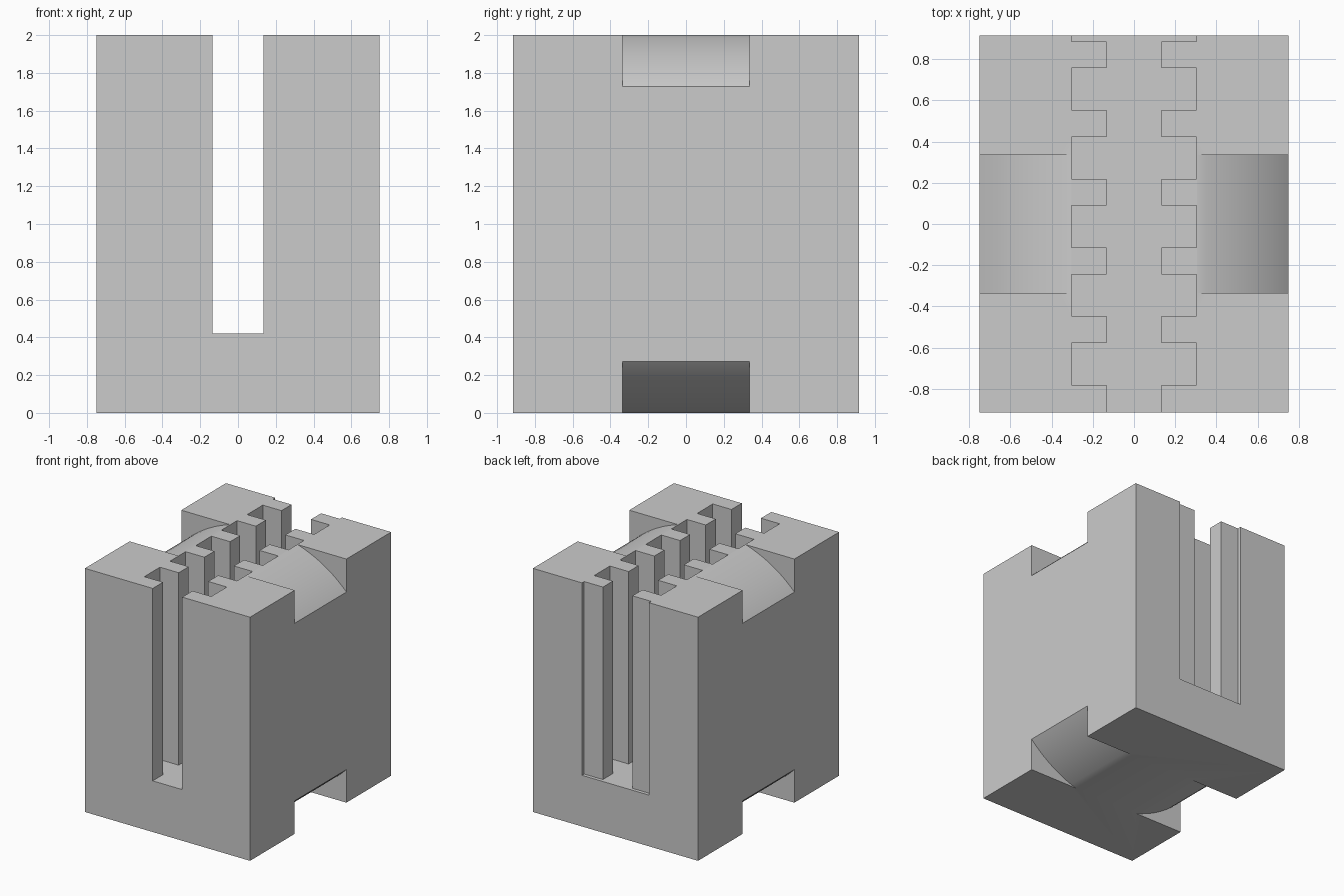
import bpy, bmesh, math

if "Cube" in bpy.data.objects:
    bpy.data.objects.remove(bpy.data.objects["Cube"], do_unlink=True)

HALF_X, HALF_Y, HEIGHT = 0.75, 0.915, 2.0
SLOT, GROOVE, FLOOR = 0.134, 0.304, 0.42
STRAP_HALF, STRAP_RADIUS = 0.335, 1.046

grey = bpy.data.materials.new("plain grey")
grey.use_nodes = True
colour = (0.6, 0.6, 0.6, 1)
grey.diffuse_color = colour
grey.node_tree.nodes["Principled BSDF"].inputs["Base Color"].default_value = colour


def prism(name, outline, direction):
    """Extrude a closed outline along a direction."""
    bm = bmesh.new()
    face = bm.faces.new([bm.verts.new(p) for p in outline])
    ext = bmesh.ops.extrude_face_region(bm, geom=[face])
    moved = [v for v in ext["geom"] if isinstance(v, bmesh.types.BMVert)]
    bmesh.ops.translate(bm, verts=moved, vec=direction)
    bmesh.ops.recalc_face_normals(bm, faces=bm.faces)
    mesh = bpy.data.meshes.new(name)
    bm.to_mesh(mesh)
    bm.free()
    mesh.materials.append(grey)
    obj = bpy.data.objects.new(name, mesh)
    bpy.context.collection.objects.link(obj)
    return obj


# Solid block
corners = [(-HALF_X, -HALF_Y, 0), (HALF_X, -HALF_Y, 0), (HALF_X, HALF_Y, 0), (-HALF_X, HALF_Y, 0)]
block = prism("slotted_block", corners, (0, 0, HEIGHT))

# Toothed slot: narrow passage with evenly spaced wide grooves
side = [(SLOT, -1.1)]
for i in range(6):
    start = -0.781 + i * 0.3335
    end = start + 0.203
    side += [(SLOT, start), (GROOVE, start), (GROOVE, end), (SLOT, end)]
outline = [(x, y, FLOOR) for x, y in side] + [(-x, y, FLOOR) for x, y in reversed(side)]
slot_cutter = prism("slot_cutter", outline, (0, 0, HEIGHT))

# Strap channel: a round band running over the four long edges
def arc(radius, steps=128):
    return [(radius * math.sin(math.tau * i / steps), radius * math.cos(math.tau * i / steps) + HEIGHT / 2)
            for i in range(steps)]

bm = bmesh.new()
rings = [[bm.verts.new((x, y, z)) for x, z in arc(r)]
         for r, y in ((STRAP_RADIUS, -STRAP_HALF), (1.6, -STRAP_HALF), (1.6, STRAP_HALF), (STRAP_RADIUS, STRAP_HALF))]
for k, ring in enumerate(rings):
    other = rings[(k + 1) % 4]
    for i in range(len(ring)):
        j = (i + 1) % len(ring)
        bm.faces.new((ring[i], ring[j], other[j], other[i]))
bmesh.ops.recalc_face_normals(bm, faces=bm.faces)
mesh = bpy.data.meshes.new("strap_cutter")
bm.to_mesh(mesh)
bm.free()
mesh.materials.append(grey)
strap_cutter = bpy.data.objects.new("strap_cutter", mesh)
bpy.context.collection.objects.link(strap_cutter)

# Cut the block, then discard the cutters
bpy.ops.object.select_all(action="DESELECT")
bpy.context.view_layer.objects.active = block
block.select_set(True)
for cutter in (slot_cutter, strap_cutter):
    cutter.hide_render = True
    cut = block.modifiers.new(cutter.name, "BOOLEAN")
    cut.operation = "DIFFERENCE"
    cut.solver = "EXACT"
    cut.object = cutter
    bpy.ops.object.modifier_apply(modifier=cut.name)
    bpy.data.objects.remove(cutter, do_unlink=True)
bpy.ops.object.shade_smooth_by_angle(angle=math.radians(20))
